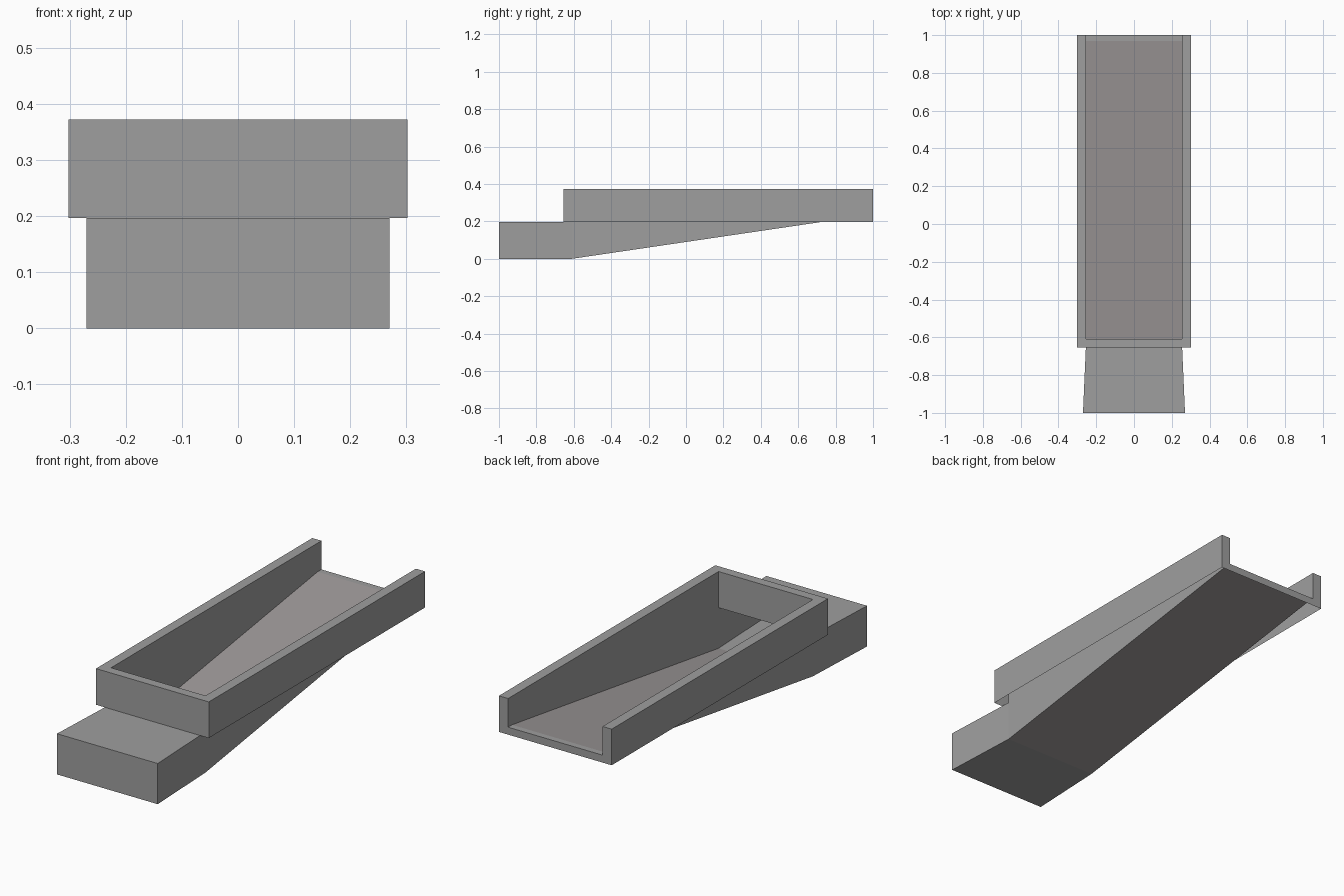
import bpy, bmesh

if "Cube" in bpy.data.objects:
    bpy.data.objects.remove(bpy.data.objects["Cube"])

# key sizes
W, w, b = 0.302, 0.253, 0.27        # half widths: rim outside, channel, box front
YF, YI, YS = -0.655, -0.61, 0.97    # rim front outside / inside, end of slope
ZM, ZT, ZS = 0.197, 0.372, 0.233    # rim bottom, rim top, lip height


def material(name, rgb):
    m = bpy.data.materials.new(name)
    m.diffuse_color = (*rgb, 1)
    m.use_nodes = True
    m.node_tree.nodes["Principled BSDF"].inputs["Base Color"].default_value = m.diffuse_color
    return m


grey = material("grey", (0.345, 0.345, 0.345))
warm = material("warm grey", (0.345, 0.322, 0.322))


def part(name, faces, mat):
    """Thin sheet part: right half from faces, mirrored across x."""
    bm = bmesh.new()
    for f in faces:
        bm.faces.new([bm.verts.new(p) for p in f])
    bmesh.ops.remove_doubles(bm, verts=bm.verts, dist=1e-5)
    me = bpy.data.meshes.new(name)
    bm.to_mesh(me)
    bm.free()
    me.materials.append(mat)
    ob = bpy.data.objects.new(name, me)
    bpy.context.collection.objects.link(ob)
    mod = ob.modifiers.new("mirror", 'MIRROR')
    mod.use_axis = (True, False, False)
    mod.use_clip = True
    return ob


def wall(p, q, z0, z1):
    """Upright quad between two plan points."""
    return [(*p, z0), (*q, z0), (*q, z1), (*p, z1)]


# rim: outside walls, flat top and back end, open underneath
part("rim", [
    wall((W, YF), (W, 1), ZM, ZT),
    wall((0, YF), (W, YF), ZM, ZT),
    [(w, YI, ZT), (W, YF, ZT), (W, 1, ZT), (w, 1, ZT)],
    [(0, YF, ZT), (W, YF, ZT), (w, YI, ZT), (0, YI, ZT)],
    wall((W, 1), (w, 1), ZM, ZT),
    wall((w, 1), (0, 1), ZM, ZS),
], grey)

# channel walls: sides reach down to the slope, front stops above the box
part("channel_walls", [
    [(w, YI, 0), (w, YI, ZT), (w, 1, ZT), (w, 1, ZS), (w, YS, ZS)],
    wall((w, YI), (0, YI), ZM, ZT),
], grey)

# back lip
part("back_lip", [[(0, YS, ZS), (w, YS, ZS), (w, 1, ZS), (0, 1, ZS)]], grey)

# sloping floor
part("sloping_floor", [[(0, YI, 0), (w, YI, 0), (w, YS, ZS), (0, YS, ZS)]], warm)

# tapered front box, open to the channel at its back
part("front_box", [
    wall((0, -1), (b, -1), 0, ZM),
    wall((b, -1), (w, YI), 0, ZM),
    [(0, -1, ZM), (b, -1, ZM), (w, YI, ZM), (0, YI, ZM)],
    [(0, YI, 0), (w, YI, 0), (b, -1, 0), (0, -1, 0)],
], grey)
